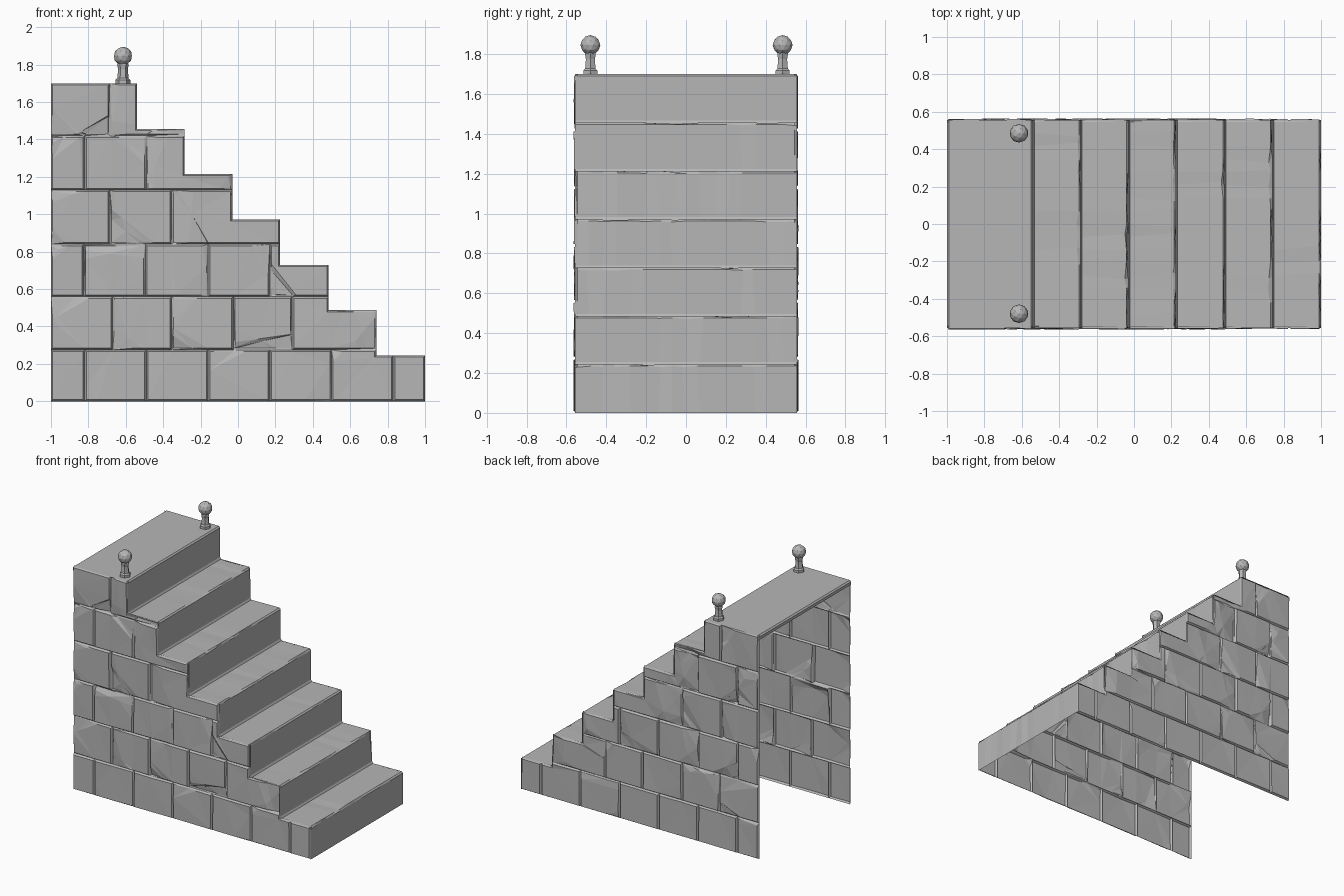
import bpy, bmesh, math, random
from mathutils import Vector

if "Cube" in bpy.data.objects:
    bpy.data.objects.remove(bpy.data.objects["Cube"])

random.seed(7)
stone = bpy.data.materials.new("grey stone")
stone.diffuse_color = (0.47, 0.47, 0.47, 1)
stone.use_nodes = True
stone.node_tree.nodes["Principled BSDF"].inputs["Base Color"].default_value = stone.diffuse_color

# Shared layout: step noses and tops, brick courses and their joints
NOSE = [1.0, 0.74, 0.485, 0.225, -0.03, -0.285, -0.54]
TOP = [0.245, 0.487, 0.73, 0.973, 1.215, 1.457, 1.70]
COURSE = [0, 0.275, 0.56, 0.84, 1.13, 1.42, 1.70]
JOINTS = [(-0.82, -0.49, -0.16, 0.17, 0.5, 0.83),
          (-0.67, -0.355, -0.025, 0.29),
          (-0.825, -0.495, -0.16, 0.17),
          (-0.685, -0.355),
          (-0.82, -0.49),
          (-0.685,)]
HALF, GROOVE = 0.56, 0.015


def finish(bm, name):
    me = bpy.data.meshes.new(name)
    bm.to_mesh(me)
    bm.free()
    me.materials.append(stone)
    ob = bpy.data.objects.new(name, me)
    bpy.context.collection.objects.link(ob)
    return ob


def cut(bm, faces, co, no):
    geom = set(faces)
    for f in faces:
        geom.update(f.edges)
        geom.update(f.verts)
    r = bmesh.ops.bisect_plane(bm, geom=list(geom), dist=1e-5,
                               plane_co=co, plane_no=no)
    return [g for g in r["geom"] if isinstance(g, bmesh.types.BMFace)]


# Side wall: stepped sheet, cut into bricks, each raised out of its groove
def side_wall(name, side):
    bm = bmesh.new()
    y = side * (HALF - GROOVE)
    outline = [(-1, 0), (1, 0)]
    for i, z in enumerate(TOP):
        outline.append((NOSE[i], z))
        outline.append((NOSE[i + 1] if i < 6 else -1, z))
    if side > 0:
        outline.reverse()
    bm.faces.new([bm.verts.new((x, y, z)) for x, z in outline])
    for z in COURSE[1:-1]:
        cut(bm, bm.faces[:], (0, 0, z), (0, 0, 1))
    for k, joints in enumerate(JOINTS):
        for x in joints:
            row = [f for f in bm.faces if
                   COURSE[k] < f.calc_center_bounds().z < COURSE[k + 1]]
            cut(bm, row, (x, 0, 0), (1, 0, 0))
    bm.normal_update()
    bricks = bm.faces[:]
    bmesh.ops.inset_individual(bm, faces=bricks, thickness=0.009,
                               depth=GROOVE, use_even_offset=True)

    # Chipped corners and dented faces, rougher above the bottom course
    for f in bricks:
        c = f.calc_center_bounds()
        chance = 0.2 if c.z < 0.25 else 0.85
        pieces = [f]
        for _ in range(3):
            if random.random() > chance:
                continue
            v = random.choice(f.verts[:]).co.copy()
            d = Vector((v.x - c.x, 0, v.z - c.z))
            if d.length < 0.05:
                continue
            p = c + d * random.uniform(0.45, 0.85)
            a = random.uniform(-0.5, 0.5)
            n = Vector((d.x * math.cos(a) - d.z * math.sin(a), 0,
                        d.x * math.sin(a) + d.z * math.cos(a))).normalized()
            pieces = cut(bm, [q for q in pieces if q.is_valid], p, n)
            for w in {w for q in pieces for w in q.verts}:
                if (w.co - p).dot(n) > 1e-4:
                    w.co.y -= side * random.uniform(0.004, 0.011)
            if not f.is_valid:
                break
        for w in {w for q in pieces if q.is_valid for w in q.verts}:
            w.co.y += side * random.uniform(-0.003, 0.004)
    bmesh.ops.triangulate(bm, faces=bm.faces[:])
    return finish(bm, name)


side_wall("front_brick_wall", -1)
side_wall("back_brick_wall", 1)


# Steps: one open strip of risers and treads with worn, chamfered noses
def steps():
    bm = bmesh.new()
    c = 0.01
    prof = [(1, 0, 0)]
    for i, z in enumerate(TOP):
        prof += [(NOSE[i], z - c, 1), (NOSE[i] - c, z, 1)]
        if i < 6:
            prof += [(NOSE[i + 1] + 0.008, z - 0.004, 0),
                     (NOSE[i + 1], z + 0.01, 0)]
    prof += [(-1 + c, 1.70, 0), (-1, 1.69, 0), (-1, 1.668, 0),
             (-0.985, 1.665, 0)]
    n = 16
    ys = [-0.556 + 1.112 * j / n for j in range(n + 1)]
    wear = {}
    rows = []
    for k, (x, z, nose) in enumerate(prof):
        row = []
        for j, y in enumerate(ys):
            dx = dz = 0
            if nose and 0 < z < 1.68 and random.random() < 0.3:
                dx = -random.uniform(0, 0.012)
                dz = -random.uniform(0, 0.007)
            if 0 < j < n:
                y += random.uniform(-0.02, 0.02) if nose else 0
            row.append(bm.verts.new((x + dx, y, z + dz)))
        rows.append(row)
    for a, b in zip(rows, rows[1:]):
        for j in range(n):
            bm.faces.new((a[j], a[j + 1], b[j + 1], b[j]))
    return finish(bm, "stair_steps")


steps()


# Finials: faceted foot and stem turned on six sides, with a low-poly ball
def finial(name, y):
    bm = bmesh.new()
    prof = [(0.040, 1.695), (0.040, 1.718), (0.030, 1.728),
            (0.026, 1.775), (0.031, 1.80), (0.024, 1.815)]
    rings = [[bm.verts.new((r * math.cos(math.tau * i / 6),
                            r * math.sin(math.tau * i / 6), z))
              for i in range(6)] for r, z in prof]
    for a, b in zip(rings, rings[1:]):
        for i in range(6):
            j = (i + 1) % 6
            bm.faces.new((a[i], a[j], b[j], b[i]))
    bm.faces.new(rings[0][::-1])
    bm.faces.new(rings[-1])
    ball = bmesh.ops.create_icosphere(bm, subdivisions=2, radius=0.05)
    bmesh.ops.translate(bm, verts=ball["verts"], vec=(0, 0, 1.846))
    bmesh.ops.translate(bm, verts=bm.verts[:], vec=(-0.615, y, 0))
    return finish(bm, name)


finial("front_finial", -0.48)
finial("back_finial", 0.485)
